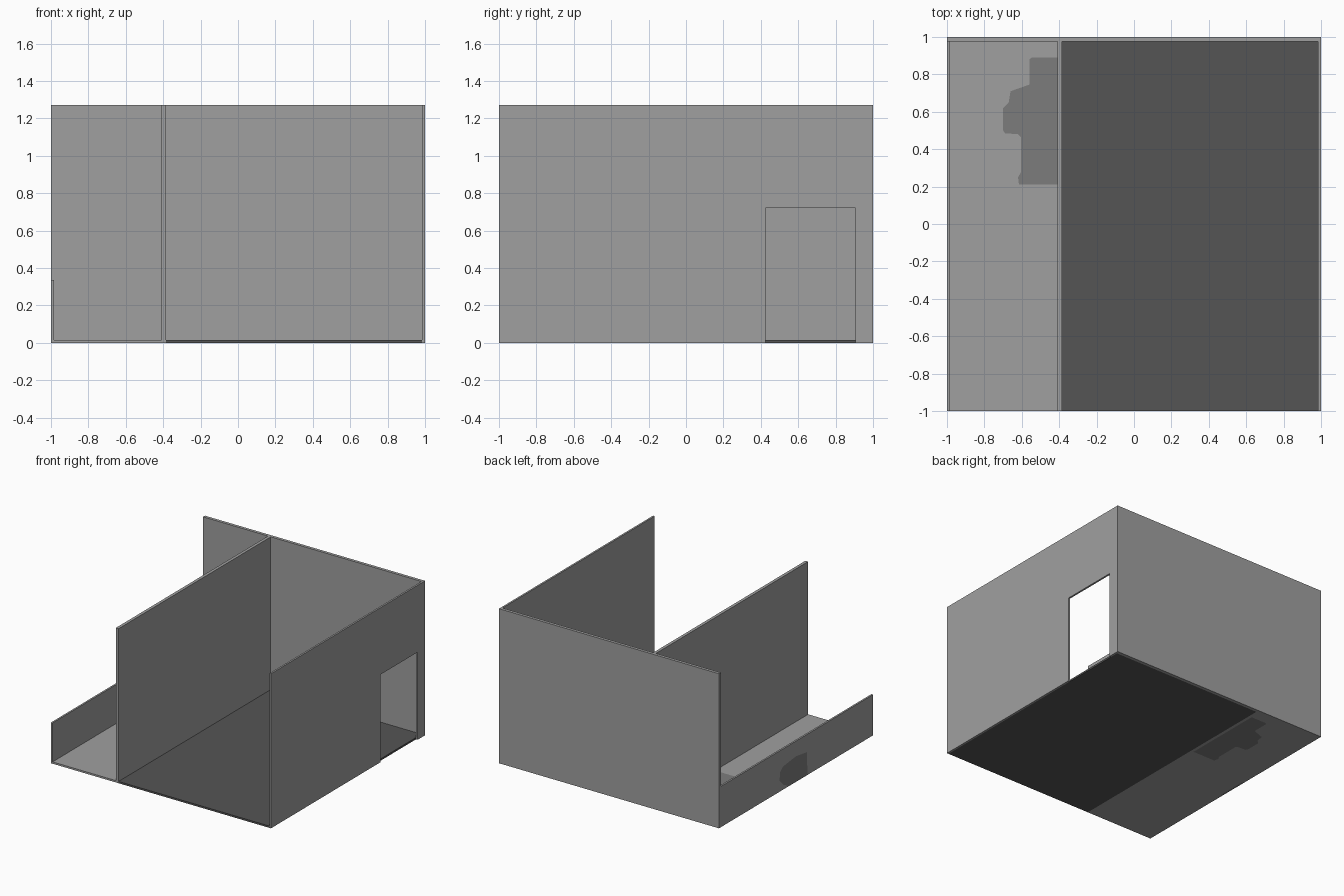
import bpy, bmesh
from mathutils import Vector

if "Cube" in bpy.data.objects:
    bpy.data.objects.remove(bpy.data.objects["Cube"])


def material(name, v):
    m = bpy.data.materials.new(name)
    m.diffuse_color = (v, v, v, 1)
    m.use_nodes = True
    m.node_tree.nodes["Principled BSDF"].inputs["Base Color"].default_value = m.diffuse_color
    return m


WALL = material("light grey wall", 0.35)
STAIN = material("mid grey stain", 0.203)
DARK = material("dark grey floor", 0.091)


def prism(name, outline, axis, lo, hi, mat):
    """Extrude a flat outline along x (outline is y,z), y (x,z) or z (x,y)."""
    def place(p, d):
        c = list(p)
        c.insert(axis, d)
        return Vector(c)
    bm = bmesh.new()
    face = bm.faces.new([bm.verts.new(place(p, lo)) for p in outline])
    ext = bmesh.ops.extrude_face_region(bm, geom=[face])
    shift = Vector((0, 0, 0))
    shift[axis] = hi - lo
    bmesh.ops.translate(bm, vec=shift, verts=[
        g for g in ext["geom"] if isinstance(g, bmesh.types.BMVert)])
    bmesh.ops.recalc_face_normals(bm, faces=bm.faces)
    me = bpy.data.meshes.new(name)
    bm.to_mesh(me)
    bm.free()
    me.materials.append(mat)
    ob = bpy.data.objects.new(name, me)
    bpy.context.collection.objects.link(ob)
    return ob


def rect(a0, a1, b0, b1):
    return [(a0, b0), (a1, b0), (a1, b1), (a0, b1)]


H = 1.27       # wall height
LOW = 0.335    # parapet height
T = 0.015      # floor and side wall thickness
BACK = 0.975   # inner face of the back wall
P0, P1 = -0.41, -0.385   # partition faces

# Main walls
prism("back_wall", rect(-1, 1, 0, H), 1, BACK, 1, WALL)
prism("partition_wall", rect(-1, BACK, 0, H), 0, P0, P1, WALL)

# Right wall with a doorway notch
prism("right_wall", [(-1, 0), (0.425, 0), (0.425, 0.72), (0.905, 0.72),
                     (0.905, 0), (BACK, 0), (BACK, H), (-1, H)],
      0, 1 - T, 1, WALL)

# Main room floor
prism("main_floor", rect(P1, 1 - T, -1, BACK), 2, 0, T, DARK)

# Side passage floor, with an irregular stain inlaid against the partition
floor_stain = [(P0, 0.21), (-0.615, 0.21), (-0.62, 0.25), (-0.605, 0.275),
               (-0.605, 0.465), (-0.62, 0.48), (-0.69, 0.485), (-0.70, 0.50),
               (-0.70, 0.62), (-0.67, 0.65), (-0.66, 0.71), (-0.56, 0.745),
               (-0.56, 0.88), (-0.545, 0.89), (P0, 0.89)]
prism("floor_stain", floor_stain, 2, 0, T, STAIN)
prism("passage_floor", [(-1 + T, -1), (P0, -1)] + floor_stain
      + [(P0, BACK), (-1 + T, BACK)], 2, 0, T, WALL)

# Low left wall, with a stain inlaid along its foot
wall_stain = [(-0.15, 0), (-0.14, 0.19), (0.0, 0.21), (0.17, 0.19),
              (0.205, 0.16), (0.215, 0.09), (0.165, 0.04), (0.09, 0)]
prism("wall_stain", wall_stain, 0, -1, -1 + T, STAIN)
prism("low_left_wall", [(-1, 0)] + wall_stain
      + [(BACK, 0), (BACK, LOW), (-1, LOW)], 0, -1, -1 + T, WALL)
